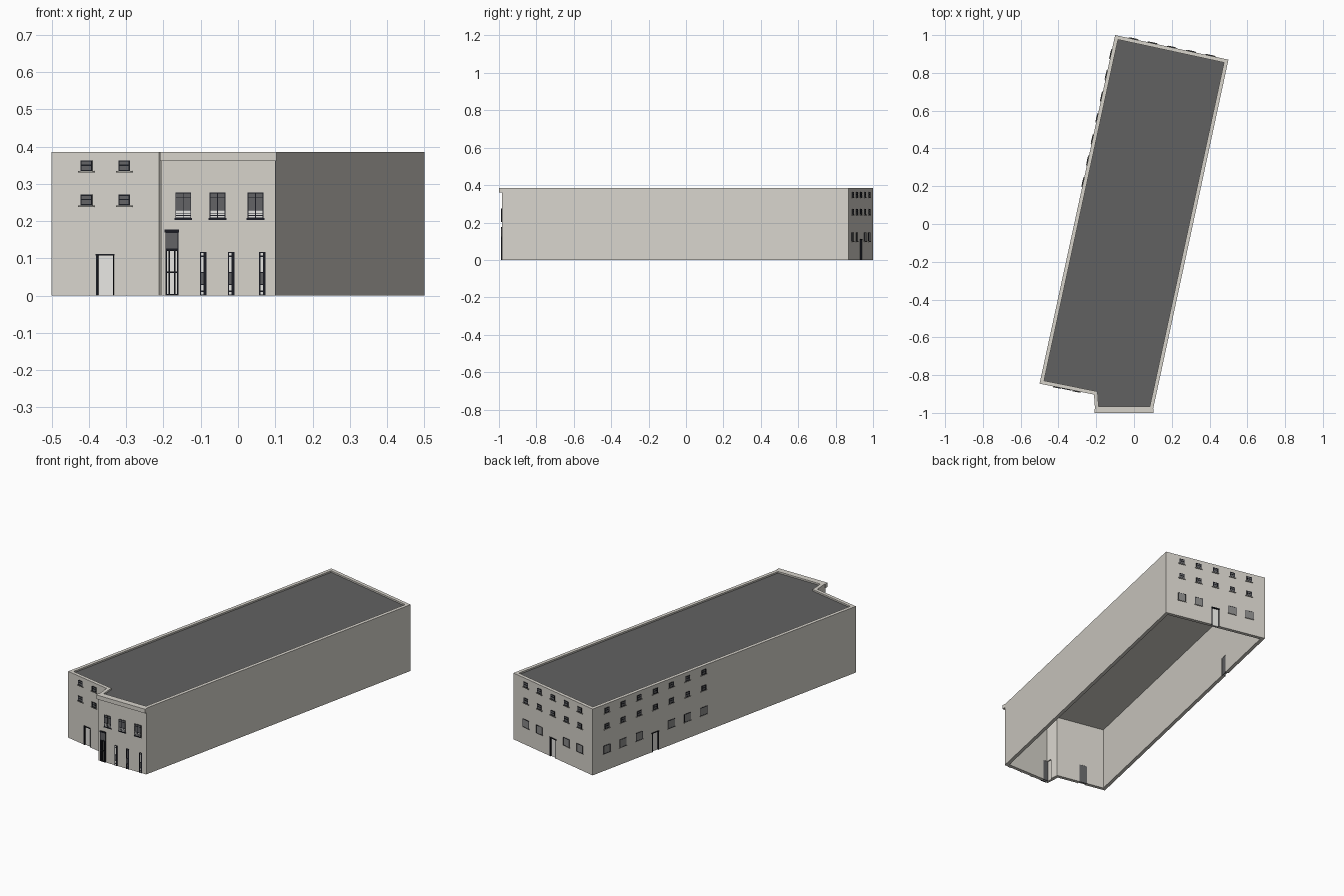
import bpy, bmesh
from mathutils import Vector, Matrix

if "Cube" in bpy.data.objects:
    bpy.data.objects.remove(bpy.data.objects["Cube"])


def material(name, r, g, b):
    m = bpy.data.materials.new(name)
    m.use_nodes = True
    m.diffuse_color = (r, g, b, 1)
    m.node_tree.nodes["Principled BSDF"].inputs["Base Color"].default_value = (r, g, b, 1)
    return m


CREAM = material("cream render", 0.68, 0.655, 0.6)
ROOF = material("roof grey", 0.12, 0.12, 0.12)
BLACK = material("black frame", 0.01, 0.011, 0.016)
GLASS = material("grey glass", 0.125, 0.127, 0.132)
PALE_GLASS = material("pale grey glass", 0.26, 0.26, 0.255)
WHITE = material("off-white paint", 0.8, 0.79, 0.76)
SILL = material("sill stone", 0.36, 0.35, 0.32)

TOP = 0.385
ROOF_Z = 0.376
THICK = 0.02

# Footprint, counter-clockwise from the front left corner
A, B, C, D, E, F = [Vector(p) for p in (
    (-0.5, -0.845), (-0.212, -0.903), (-0.206, -0.985),
    (0.1, -0.985), (0.5, 0.87), (-0.1, 1.0))]
outline = [A, B, C, D, E, F]


def inset(points, dist):
    """Mitred inset of a counter-clockwise polygon."""
    result = []
    for i, p in enumerate(points):
        d0 = (p - points[i - 1]).normalized()
        d1 = (points[(i + 1) % len(points)] - p).normalized()
        n0, n1 = Vector((-d0.y, d0.x)), Vector((-d1.y, d1.x))
        result.append(p + (n0 + n1) * dist / (1 + n0.dot(n1)))
    return result


def finish(name, bm, *mats):
    bmesh.ops.recalc_face_normals(bm, faces=bm.faces)
    mesh = bpy.data.meshes.new(name)
    bm.to_mesh(mesh)
    bm.free()
    for mat in mats:
        mesh.materials.append(mat)
    ob = bpy.data.objects.new(name, mesh)
    bpy.context.scene.collection.objects.link(ob)
    return ob


# Outer walls with parapet, open at the bottom
inner = inset(outline, THICK)
bm = bmesh.new()
rings = [[bm.verts.new((p.x, p.y, z)) for p in ring]
         for ring, z in ((outline, 0), (outline, TOP), (inner, TOP), (inner, 0))]
for k in range(4):
    r, s = rings[k], rings[(k + 1) % 4]
    for i in range(len(outline)):
        j = (i + 1) % len(outline)
        bm.faces.new((r[i], r[j], s[j], s[i]))
walls = finish("outer_walls", bm, CREAM)

# Flat roof set just below the parapet, with a cream ceiling
bm = bmesh.new()
face = bm.faces.new([bm.verts.new((p.x, p.y, ROOF_Z)) for p in inner])
up = bmesh.ops.extrude_face_region(bm, geom=[face])
bmesh.ops.translate(bm, vec=(0, 0, -0.008),
                    verts=[v for v in up["geom"] if isinstance(v, bmesh.types.BMVert)])
for f in bm.faces:
    f.material_index = int(f.calc_center_median().z < ROOF_Z - 0.006)
finish("flat_roof", bm, ROOF, CREAM)


class Wall:
    """Boxes placed by distance along a wall, height and depth outwards."""

    def __init__(self, name, start, end):
        self.name, self.parts = name, {}
        self.length = (end - start).length
        d = (end - start) / self.length
        self.frame = Matrix(((d.x, d.y, 0, start.x), (d.y, -d.x, 0, start.y),
                             (0, 0, 1, 0), (0, 0, 0, 1)))

    def box(self, part, mat, u0, u1, z0, z1, d0, d1):
        bm = self.parts.setdefault(part, (bmesh.new(), mat))[0]
        m = Matrix.Translation(((u0 + u1) / 2, (d0 + d1) / 2, (z0 + z1) / 2)) \
            @ Matrix.Diagonal((u1 - u0, d1 - d0, z1 - z0, 1))
        bmesh.ops.create_cube(bm, size=1, matrix=self.frame @ m)

    def frame_around(self, u0, u1, z0, z1, t, bars=(), posts=(), d0=0, d1=0.003):
        for z in (z0, z1 - t, *bars):
            self.box("frames", BLACK, u0, u1, z, z + t, d0, d1)
        for u in (u0, u1 - t, *posts):
            self.box("frames", BLACK, u, u + t, z0, z1, d0, d1)

    def small_window(self, u, z):
        a, b = u - 0.016, u + 0.016
        self.box("glass", GLASS, a, b, z, z + 0.029, 0, 0.002)
        self.frame_around(a, b, z, z + 0.029, 0.0035, bars=(z + 0.014,))
        self.box("sills", SILL, a - 0.006, b + 0.006, z - 0.004, z, 0, 0.005)

    def ground_window(self, u):
        a, b = u - 0.024, u + 0.024
        self.box("pale_glass", PALE_GLASS, a, b, 0.1, 0.146, 0, 0.002)
        self.frame_around(a, b, 0.1, 0.146, 0.0015)
        self.box("sills", SILL, a - 0.003, b + 0.003, 0.097, 0.1, 0, 0.004)

    def tall_window(self, u):
        a, b = u - 0.021, u + 0.021
        self.box("glass", GLASS, a, b, 0.228, 0.276, 0, 0.002)
        self.box("lower_panes", WHITE, a, b, 0.208, 0.228, 0, 0.002)
        self.frame_around(a, b, 0.208, 0.276, 0.002, bars=(0.214, 0.22, 0.228, 0.263),
                          posts=(u - 0.001,))
        self.box("lower_rails", BLACK, u - 0.024, u + 0.024, 0.203, 0.208, 0, 0.004)

    def opening(self, u0, u1, z1):
        """Cut a doorway and fill it with a leaf that is dark inside."""
        self.box("cutter", BLACK, u0, u1, -0.02, z1, -0.05, 0.02)
        self.box("door", WHITE, u0, u1, 0, z1, -0.012, -0.006)
        self.box("door_lining", GLASS, u0, u1, 0, z1, -0.019, -0.012)

    def doorway(self, u, w=0.046, h=0.108):
        a, b = u - w / 2, u + w / 2
        self.opening(a, b, h)
        self.box("frames", BLACK, a - 0.002, a + 0.004, 0, h, -0.006, 0.002)
        self.box("frames", BLACK, b - 0.001, b + 0.001, 0, h, -0.006, 0.002)
        self.box("frames", BLACK, a - 0.003, b + 0.003, h - 0.001, h + 0.004, -0.006, 0.003)

    def build(self):
        for part, (bm, mat) in self.parts.items():
            ob = finish(self.name + "_" + part, bm, mat)
            if part == "cutter":
                ob.hide_render = True
                ob.hide_set(True)
                ob.display_type = "WIRE"
                mod = walls.modifiers.new("openings", "BOOLEAN")
                mod.object, mod.operation, mod.solver = ob, "DIFFERENCE", "EXACT"


UPPER, MIDDLE = 0.334, 0.242

# Set-back front wall: four small windows and a doorway
left = Wall("setback_front", A, B)
for u in (0.095, 0.199):
    for z in (UPPER, MIDDLE):
        left.small_window(u, z)
left.doorway(0.146)
left.build()

# Back wall: five bays, doorway in the middle
back = Wall("back", E, F)
for i, t in enumerate((0.16, 0.33, 0.5, 0.67, 0.84)):
    u = t * back.length
    for z in (UPPER, MIDDLE):
        back.small_window(u, z)
    back.doorway(u) if i == 2 else back.ground_window(u)
back.build()

# Long right-hand wall: seven bays near the back
side = Wall("right_side", F, A)
for i in range(7):
    u = side.length * (0.054 + 0.0613 * i)
    for z in (UPPER, MIDDLE):
        side.small_window(u, z)
    side.doorway(u) if i == 3 else side.ground_window(u)
side.build()

# Projecting front: cornice, tall windows, slim lights and entrance
front = Wall("street_front", C, D)
front.box("cornice", CREAM, -0.004, front.length + 0.004, 0.361, TOP, -0.005, 0.015)
for x in (-0.147, -0.055, 0.047):
    front.tall_window(x - C.x)
for x in (-0.093, -0.018, 0.066):
    u = x - C.x
    front.box("slim_panes", WHITE, u - 0.009, u + 0.008, 0, 0.117, 0, 0.0015)
    front.frame_around(u - 0.009, u + 0.008, 0, 0.117, 0.003, bars=(0.01, 0.028, 0.06, 0.104),
                       posts=(u + 0.001,))
    front.box("slim_panels", GLASS, u - 0.008, u + 0.007, 0.03, 0.06, 0, 0.002)
    front.box("frames", BLACK, u + 0.003, u + 0.008, 0, 0.117, 0, 0.003)

u0, u1 = 0.011, 0.046
front.opening(u0, u1, 0.122)
front.frame_around(u0, u1, 0, 0.124, 0.004, bars=(0.06,), posts=(u0 + 0.009, u1 - 0.012),
                   d0=-0.006)
front.box("glass", GLASS, u0, u1, 0.124, 0.17, 0, 0.002)
front.frame_around(u0, u1, 0.124, 0.17, 0.002)
front.box("entrance_hood", BLACK, u0 - 0.002, u1 + 0.002, 0.169, 0.177, 0, 0.004)
front.build()
